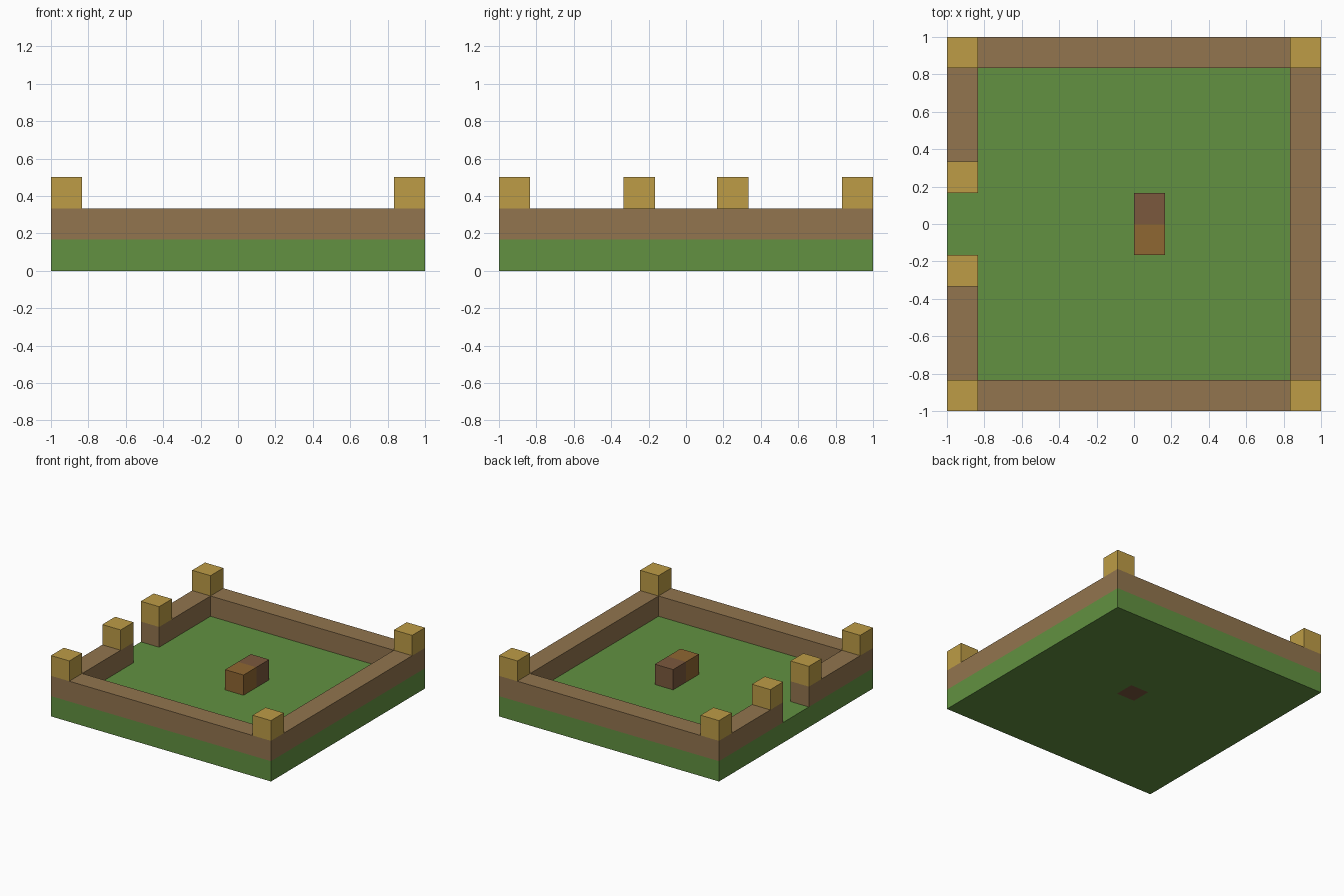
import bpy
import bmesh
from mathutils import Vector

U = 1 / 6  # one block; the model is 12 x 12 blocks

if "Cube" in bpy.data.objects:
    bpy.data.objects.remove(bpy.data.objects["Cube"], do_unlink=True)


def material(name, hex_code):
    """Flat material from an sRGB hex colour, stored as linear values."""
    srgb = [c / 255 for c in bytes.fromhex(hex_code)]
    rgba = [((c + 0.055) / 1.055) ** 2.4 for c in srgb] + [1]
    mat = bpy.data.materials.new(name)
    mat.use_nodes = True
    mat.diffuse_color = rgba
    mat.node_tree.nodes["Principled BSDF"].inputs["Base Color"].default_value = rgba
    return mat


grass = material("grass green", "629141")
wall = material("wall brown", "92754E")
post = material("post gold", "BD9C46")
dark_wood = material("dark wood", "7B593D")
light_wood = material("light wood", "8F6732")


def box(name, low, high, *mats):
    """Box between two corners, both given in blocks."""
    low, high = Vector(low) * U, Vector(high) * U
    bm = bmesh.new()
    bmesh.ops.create_cube(bm, size=1)
    bmesh.ops.scale(bm, vec=high - low, verts=bm.verts)
    bmesh.ops.translate(bm, vec=(low + high) / 2, verts=bm.verts)
    mesh = bpy.data.meshes.new(name)
    bm.to_mesh(mesh)
    bm.free()
    for mat in mats:
        mesh.materials.append(mat)
    obj = bpy.data.objects.new(name, mesh)
    bpy.context.collection.objects.link(obj)
    return obj


# Ground slab, with one wooden block showing on its underside
ground = box("ground", (-6, -6, 0), (6, 6, 1), grass, dark_wood)
bm = bmesh.new()
bm.from_mesh(ground.data)
for axis in (Vector((1, 0, 0)), Vector((0, 1, 0))):
    for offset in (0, U):
        bmesh.ops.bisect_plane(bm, geom=bm.verts[:] + bm.edges[:] + bm.faces[:],
                               plane_co=axis * offset, plane_no=axis)
for face in bm.faces:
    centre = face.calc_center_median()
    if abs(face.normal.z) > 0.5 and 0 < centre.x < U and 0 < centre.y < U:
        face.material_index = 1
bm.to_mesh(ground.data)
bm.free()

# Walls, with a gate gap on the right side
box("left_wall", (5, -6, 1), (6, 6, 2), wall)
for side, y in (("front", -6), ("back", 5)):
    box(side + "_wall", (-6, y, 1), (5, y + 1, 2), wall)
box("right_wall_front", (-6, -5, 1), (-5, -1, 2), wall)
box("right_wall_back", (-6, 1, 1), (-5, 5, 2), wall)

# Corner posts and gate posts on top of the walls
for side, y in (("front", -6), ("back", 5)):
    for hand, x in (("right", -6), ("left", 5)):
        box(f"{side}_{hand}_post", (x, y, 2), (x + 1, y + 1, 3), post)
for side, y in (("front", -2), ("back", 1)):
    box(side + "_gate_post", (-6, y, 2), (-5, y + 1, 3), post)

# Two wooden blocks in the middle of the yard
box("front_wood_block", (0, -1, 1), (1, 0, 2), light_wood)
box("back_wood_block", (0, 0, 1), (1, 1, 2), dark_wood)
